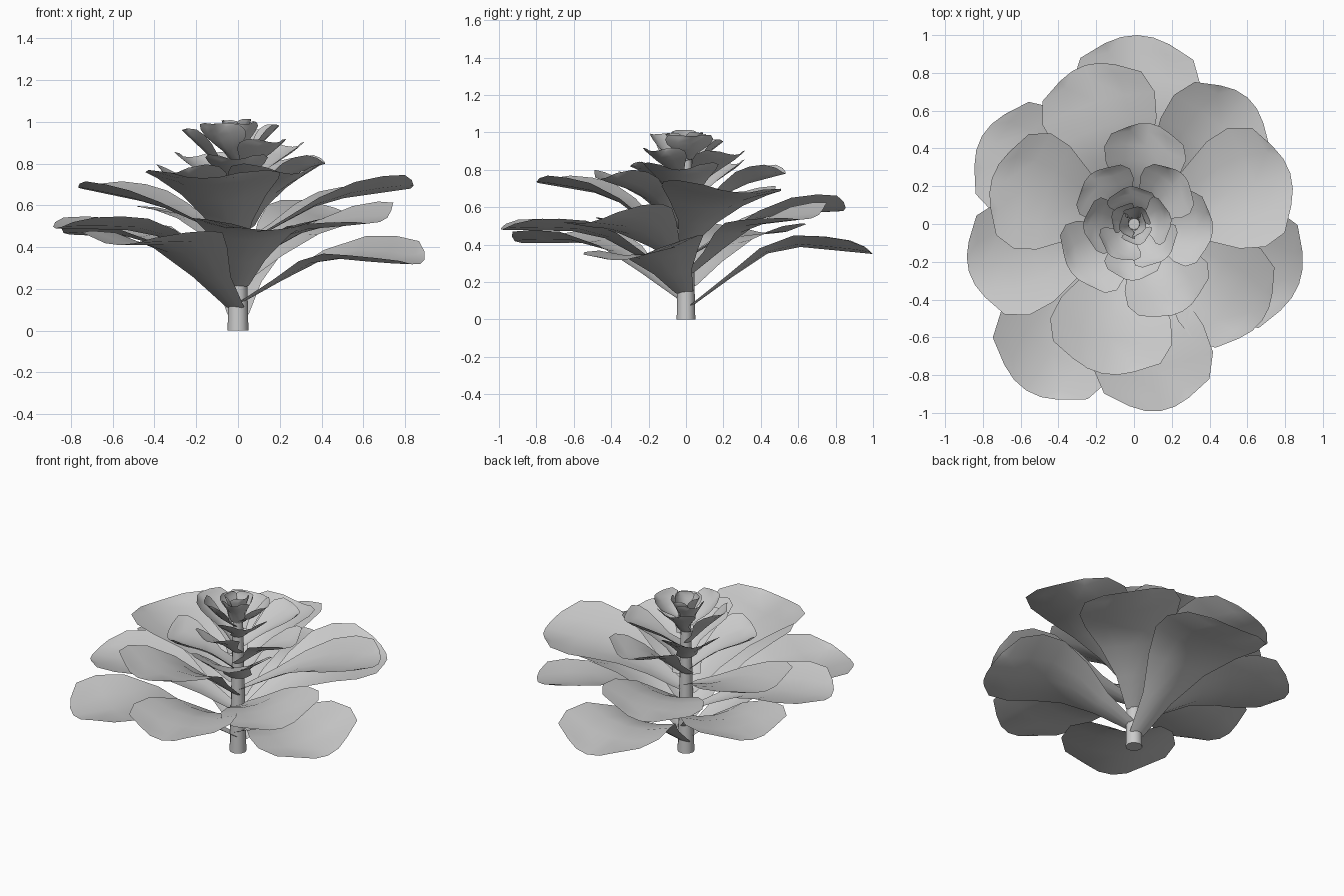
import bpy, math
from mathutils import Vector

if "Cube" in bpy.data.objects:
    bpy.data.objects.remove(bpy.data.objects["Cube"])


def finish(name, verts, faces):
    me = bpy.data.meshes.new(name)
    me.from_pydata(verts, [], faces)
    me.update()
    ob = bpy.data.objects.new(name, me)
    bpy.context.collection.objects.link(ob)
    bpy.ops.object.select_all(action='DESELECT')
    ob.select_set(True)
    bpy.context.view_layer.objects.active = ob
    bpy.ops.object.shade_smooth_by_angle(angle=math.radians(40))
    return ob


# outline of a petal: distance along it, half width as a fraction
OUTLINE = [(0, .12), (.22, .32), (.42, .62), (.6, .9), (.76, 1), (.91, .88), (1, .5)]
COLS = [-1, -.5, 0, .5, 1]
KNEE, SOFT = .47, .14


def petal(name, az, r, z0, zm, zt, hw, cup, base=0.0, roll=0.0):
    """Sheet rising steeply to a soft knee, then running flatter, with raised edges."""
    a = math.radians(az)
    out = Vector((math.cos(a), math.sin(a), 0))
    side = Vector((-math.sin(a), math.cos(a), 0))
    r0 = .03
    s1, s2 = (zm - z0) / KNEE, (zt - zm) / (1 - KNEE)

    def curve(t):
        d = t - KNEE
        bend = max(d, 0) if abs(d) > SOFT else (d + SOFT) ** 2 / (4 * SOFT)
        return Vector((r0 + (r - r0) * t, z0 + s1 * t + (s2 - s1) * bend))

    verts = []
    for t, w in OUTLINE:
        w = max(w, base)
        for u in COLS:
            te = t - .05 * t * u * u
            p = curve(te)
            d = (curve(te + .05) - curve(te - .05)).normalized()
            p += Vector((-d.y, d.x)) * (hw * w * (cup * u * u + roll * u))
            verts.append(out * p.x + side * (u * hw * w) + Vector((0, 0, p.y)))
    n = len(COLS)
    faces = [(i * n + j, (i + 1) * n + j, (i + 1) * n + j + 1, i * n + j + 1)
             for i in range(len(OUTLINE) - 1) for j in range(n - 1)]
    return finish(name, verts, faces)


# petals from the lowest up: direction, reach, knee height, tip height, half width
PETALS = [
    (89, 1.0, .40, .35, .34), (237, 1.05, .41, .41, .34), (340, .93, .36, .32, .33),
    (150, .93, .44, .46, .32), (278, 1.0, .47, .48, .32), (48, .90, .50, .54, .30),
    (196, .91, .48, .49, .31), (323, .85, .49, .52, .30), (107, .88, .56, .58, .31),
    (258, .81, .66, .73, .33), (18, .87, .62, .68, .33), (162, .79, .60, .68, .32),
    (299, .53, .67, .75, .24), (81, .54, .71, .78, .22), (218, .42, .68, .75, .22),
    (355, .42, .73, .80, .20), (132, .35, .74, .83, .18), (268, .30, .75, .82, .15),
    (45, .37, .79, .88, .17), (183, .27, .84, .96, .15), (315, .25, .82, .90, .15),
    (97, .20, .88, .95, .13), (235, .21, .88, .99, .13), (8, .20, .89, .98, .13)]
ROLL = {2: .14, 5: .16, 7: .18, 8: -.12, 10: -.08}   # petals tipped sideways
for i, (az, r, zm, zt, hw) in enumerate(PETALS):
    petal("petal_%02d" % i, az, r, .07 + .034 * i, zm, zt, hw,
          .2 if i < 12 else .35, .15 if i < 12 else .35, ROLL.get(i, 0))

# tight upright petals of the bud
for k in range(5):
    z0 = .83 + .01 * k
    petal("bud_petal_%d" % k, 150 + 137.5 * k, .13 - .016 * k, z0, z0 + .08,
          .98 + .008 * k, .09 - .005 * k, .6, .6)

# stem
S = 12
ring = [(.05 * math.cos(2 * math.pi * k / S), .05 * math.sin(2 * math.pi * k / S)) for k in range(S)]
sv = [(x, y, 0) for x, y in ring] + [(x * .6, y * .6, .85) for x, y in ring]
sf = [(k, (k + 1) % S, (k + 1) % S + S, k + S) for k in range(S)]
sf += [tuple(reversed(range(S))), tuple(range(S, 2 * S))]
finish("stem", sv, sf)
